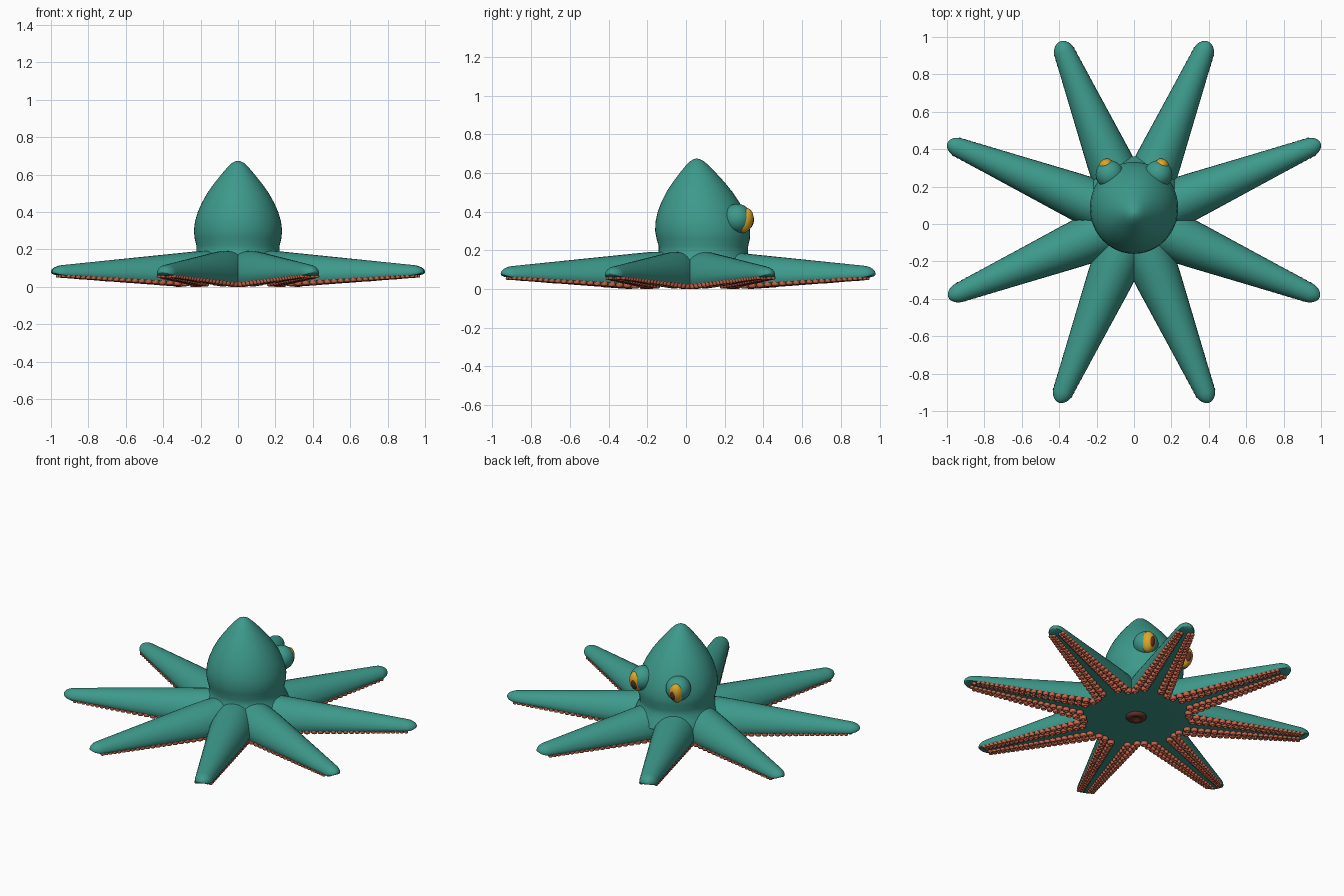
import bpy, bmesh, math
from mathutils import Matrix, Vector

if "Cube" in bpy.data.objects:
    bpy.data.objects.remove(bpy.data.objects["Cube"], do_unlink=True)


def material(name, rgb):
    m = bpy.data.materials.new(name)
    m.use_nodes = True
    m.diffuse_color = (*rgb, 1)
    m.node_tree.nodes["Principled BSDF"].inputs["Base Color"].default_value = (*rgb, 1)
    return m


TEAL = material("teal skin", (0.047, 0.32, 0.26))
CORAL = material("coral sucker", (0.58, 0.13, 0.07))
GOLD = material("gold iris", (0.73, 0.38, 0.02))
BROWN = material("dark brown", (0.115, 0.032, 0.021))


def finish(bm, name, mat, angle=50):
    bmesh.ops.recalc_face_normals(bm, faces=bm.faces)
    mesh = bpy.data.meshes.new(name)
    bm.to_mesh(mesh)
    bm.free()
    mesh.materials.append(mat)
    for p in mesh.polygons:
        p.use_smooth = True
    mesh.set_sharp_from_angle(angle=math.radians(angle))
    obj = bpy.data.objects.new(name, mesh)
    bpy.context.collection.objects.link(obj)
    return obj


def loft(bm, rings, cap=True):
    """Skin a list of closed rings of points."""
    loops = [[bm.verts.new(p) for p in ring] for ring in rings]
    n = len(loops[0])
    for a, b in zip(loops, loops[1:]):
        for i in range(n):
            j = (i + 1) % n
            bm.faces.new((a[i], a[j], b[j], b[i]))
    if cap:
        bm.faces.new(loops[0])
        bm.faces.new(loops[-1])


def lathe(bm, profile, segs, place):
    """Turn (radius, z) points about z; place maps each point to its spot."""
    turn = [math.tau * i / segs for i in range(segs)]
    loft(bm, [[place(Vector((r * math.cos(a), r * math.sin(a), z))) for a in turn]
              for r, z in profile])


def ellipsoid(name, centre, rot, size, mat):
    bm = bmesh.new()
    m = Matrix.Translation(centre) @ rot.to_matrix().to_4x4() @ Matrix.Diagonal((*size, 1))
    bmesh.ops.create_uvsphere(bm, u_segments=32, v_segments=20, radius=1, matrix=m)
    return finish(bm, name, mat)


# Head: a pointed egg leaning slightly, with a flared neck
HEAD = [(0.26, 0.10), (0.24, 0.155), (0.222, 0.185), (0.222, 0.22), (0.232, 0.26),
        (0.236, 0.3), (0.23, 0.35), (0.215, 0.4), (0.193, 0.45), (0.165, 0.5),
        (0.13, 0.55), (0.09, 0.6), (0.06, 0.635), (0.035, 0.66), (0.015, 0.671), (0.002, 0.674)]


def lean(p):
    rise = max(0, p.z - 0.25) / 0.43
    return Vector((p.x, p.y * 1.04 + 0.09 - 0.035 * rise, p.z))


bm = bmesh.new()
lathe(bm, HEAD, 48, lean)
finish(bm, "head", TEAL)

# Arms: tapered, domed above and flat below, with rounded tips
HUB_Y = 0.02
ROOT = 0.3
TIP = 0.06


def half_width(r):
    return 0.127 - 0.105 * max(0, r - ROOT)


def top_z(r):
    return 0.192 - 0.095 * max(0, r - 0.22)


def base_z(r):
    return 0.022 + 0.055 * max(0, r - ROOT)


def arm_ring(r, length):
    near = max(0, TIP - (length - r)) / TIP
    f = max(0.03, math.sqrt(max(0, 1 - near * near)))
    w, hi, lo = half_width(r) * f, top_z(r), base_z(r)
    mid = lo + (hi - lo) * 0.35
    hi, lo = mid + (hi - mid) * f, mid + (lo - mid) * f
    dome = [math.pi * i / 16 for i in range(17)]
    ring = [(r, w * math.cos(a), lo + (hi - lo) * (0.15 + 0.85 * math.sin(a))) for a in dome]
    return ring + [(r, -w * 0.93, lo), (r, 0, lo), (r, w * 0.93, lo)]


def build_arm(index, angle, length):
    place = Matrix.Translation((0, HUB_Y, 0)) @ Matrix.Rotation(angle, 4, 'Z')
    straight = [(length - TIP) * i / 14 for i in range(15)]
    rounded = [length - TIP + TIP * math.sin(math.pi / 2 * i / 7) for i in range(1, 8)]
    bm = bmesh.new()
    loft(bm, [[place @ Vector(p) for p in arm_ring(r, length)] for r in straight + rounded])
    finish(bm, f"arm_{index}", TEAL)

    # Suckers: four rows of small dimpled cups, smaller towards the tip
    cup = [(0.9, 0.2), (1, -0.4), (0.85, -0.85), (0.6, -0.95), (0.35, -0.7), (0.05, -0.55)]
    bm = bmesh.new()
    for side in (-1, 1):
        for offset, start in ((0.8, 0.3), (0.42, 0.335)):
            r = start
            while r < length - 0.055:
                size = 0.023 - 0.014 * (r - ROOT)
                spot = Vector((r, side * offset * half_width(r), base_z(r)))
                lathe(bm, cup, 10, lambda p: place @ (spot + p * size))
                r += size * 1.95
    finish(bm, f"suckers_{index}", CORAL, 60)


LENGTHS = (1.08, 1.035, 1.035, 1.08, 1.075, 1.055, 1.055, 1.075)
for i, length in enumerate(LENGTHS):
    build_arm(i + 1, math.radians(22.5 + 45 * i), length)

# Mouth: a low ring under the hub
bm = bmesh.new()
lathe(bm, [(0.06, 0.03), (0.062, 0.015), (0.052, 0.003), (0.038, 0.0), (0.024, 0.005), (0.01, 0.018)],
      24, lambda p: p + Vector((0, HUB_Y, 0)))
finish(bm, "mouth", BROWN)

# Eyes: teal bulges carrying a tall gold iris and a dark pupil
for side, name in ((1, "left"), (-1, "right")):
    centre = Vector((side * 0.13, 0.265, 0.365))
    look = Vector((side * 0.35, 0.9, -0.25)).normalized()
    rot = look.to_track_quat('Z', 'Y')
    ellipsoid(name + "_eye_bulge", centre, rot, (0.075, 0.075, 0.075), TEAL)
    ellipsoid(name + "_iris", centre + look * 0.045, rot, (0.043, 0.065, 0.041), GOLD)
    inward = Vector((-side * 0.01, 0.002, 0))
    ellipsoid(name + "_pupil", centre + look * 0.045 + inward, rot, (0.03, 0.052, 0.045), BROWN)
